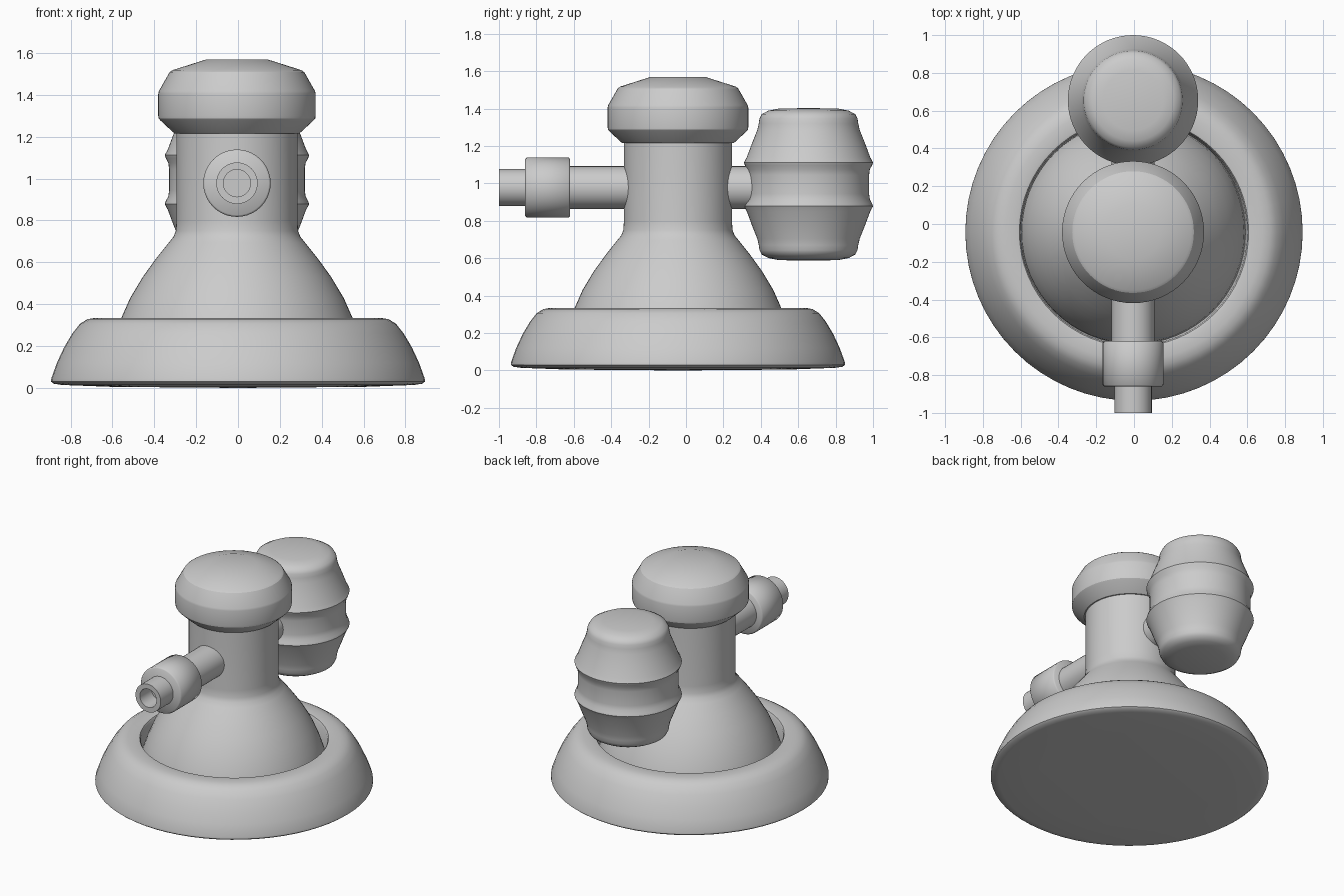
import bpy, bmesh, math
from mathutils import Matrix

CX, CY = -0.005, -0.043   # axis of the main body
PZ = 0.978                # height of the horizontal pipe


def lathe(name, profile, matrix, segments=64, angle=25):
    """Revolve an (r, h) profile about local z; r = 0 points become poles."""
    bm = bmesh.new()
    rings = []
    for r, h in profile:
        if r == 0:
            rings.append([bm.verts.new((0, 0, h))])
        else:
            rings.append([bm.verts.new((r * math.cos(2 * math.pi * i / segments),
                                        r * math.sin(2 * math.pi * i / segments), h))
                          for i in range(segments)])
    for a, b in zip(rings, rings[1:]):
        for i in range(segments):
            j = (i + 1) % segments
            loop = [a[i % len(a)], a[j % len(a)], b[j % len(b)], b[i % len(b)]]
            bm.faces.new(list(dict.fromkeys(loop)))
    bmesh.ops.recalc_face_normals(bm, faces=bm.faces[:])
    mesh = bpy.data.meshes.new(name)
    bm.to_mesh(mesh)
    bm.free()
    ob = bpy.data.objects.new(name, mesh)
    bpy.context.collection.objects.link(ob)
    ob.matrix_world = matrix
    bpy.ops.object.select_all(action='DESELECT')
    ob.select_set(True)
    bpy.context.view_layer.objects.active = ob
    bpy.ops.object.shade_smooth_by_angle(angle=math.radians(angle))
    return ob


upright = Matrix.Translation((CX, CY, 0))
# local z points towards the front (-y), origin at the world y = 0 plane
forward = Matrix.Translation((CX, 0, PZ)) @ Matrix.Rotation(math.radians(90), 4, 'X')

# Flared foot ring with a recess in the middle
lathe("base_ring", [(0, 0.0), (0.60, 0.005), (0.84, 0.014), (0.88, 0.02), (0.893, 0.03),
                    (0.892, 0.045), (0.865, 0.12), (0.83, 0.195), (0.79, 0.262),
                    (0.755, 0.306), (0.72, 0.328), (0.68, 0.335), (0.62, 0.335),
                    (0.607, 0.332), (0.60, 0.32), (0.592, 0.17), (0, 0.17)],
      Matrix.Translation((0, CY, 0)), 64, 35)

# Conical skirt rising into the neck
lathe("body", [(0, 0.15), (0.597, 0.15), (0.588, 0.23), (0.552, 0.335), (0.51, 0.43),
               (0.45, 0.53), (0.385, 0.62), (0.325, 0.695), (0.303, 0.722),
               (0.292, 0.75), (0.289, 0.80), (0.289, 1.26), (0, 1.26)], upright)

# Faceted cap with softened lower rim
lathe("cap", [(0, 1.215), (0.297, 1.215), (0.308, 1.224), (0.365, 1.277), (0.374, 1.287),
              (0.376, 1.30), (0.376, 1.405), (0.373, 1.418), (0.322, 1.508),
              (0.308, 1.518), (0.147, 1.569), (0, 1.569)], upright, 64, 20)

# Pipe through the body, collar and hollow nozzle
lathe("pipe", [(0, -0.45), (0.114, -0.45), (0.114, 0.66), (0, 0.66)], forward, 40)
lathe("collar", [(0, 0.62), (0.152, 0.62), (0.161, 0.628), (0.161, 0.852),
                 (0.152, 0.86), (0, 0.86)], forward, 40, 50)
lathe("nozzle", [(0, 0.80), (0.099, 0.80), (0.099, 1.0), (0.065, 1.0),
                 (0.065, 0.87), (0, 0.87)], forward, 40)

# Ribbed barrel on the rear of the pipe, symmetric about its middle height
half = [(0, 0.408), (0.16, 0.405), (0.215, 0.394), (0.25, 0.375), (0.262, 0.352),
        (0.266, 0.325), (0.274, 0.29), (0.302, 0.22), (0.33, 0.145), (0.345, 0.117),
        (0.340, 0.102), (0.328, 0.08), (0.324, 0.05)]
lathe("barrel", half + [(r, -h) for r, h in reversed(half)],
      Matrix.Translation((CX, 0.655, 0.995)), 64, 40)
